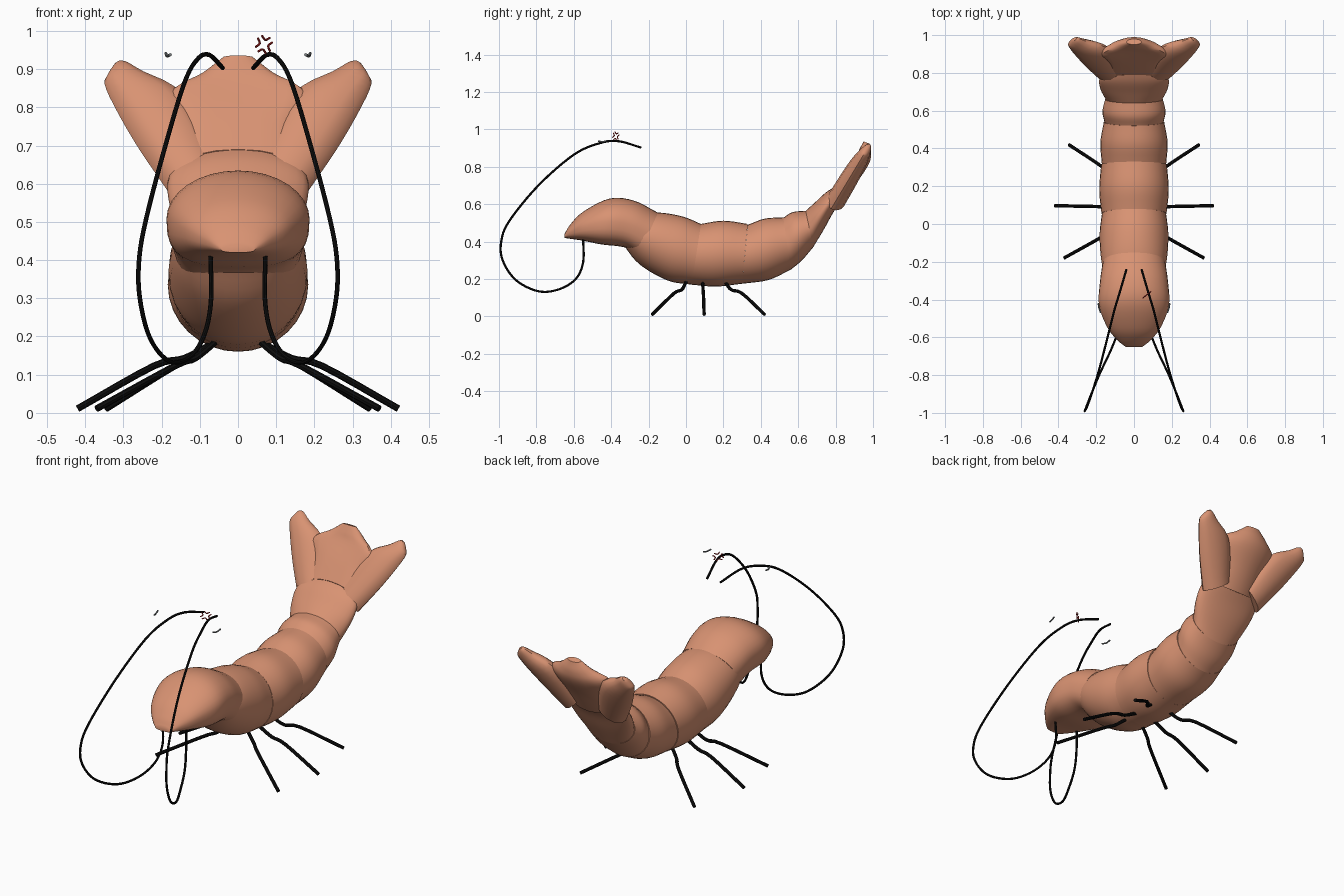
import bpy, bmesh, math
from mathutils import Vector

if "Cube" in bpy.data.objects:
    bpy.data.objects.remove(bpy.data.objects["Cube"], do_unlink=True)


def material(name, rgb):
    mat = bpy.data.materials.new(name)
    mat.use_nodes = True
    mat.diffuse_color = (*rgb, 1)
    mat.node_tree.nodes["Principled BSDF"].inputs["Base Color"].default_value = (*rgb, 1)
    return mat


SHELL = material("salmon shell", (0.69, 0.29, 0.17))
BLACK = material("black limbs", (0.004, 0.004, 0.004))
GREY = material("grey brow", (0.22, 0.24, 0.25))
RED = material("red mark", (0.45, 0.02, 0.02))


def smooth_path(points, steps):
    """Catmull-Rom interpolation through vectors of any length."""
    pts = [Vector(p) for p in points]
    pts = [pts[0] * 2 - pts[1]] + pts + [pts[-1] * 2 - pts[-2]]
    out = []
    for a, b, c, d in zip(pts, pts[1:], pts[2:], pts[3:]):
        for i in range(steps):
            t = i / steps
            out.append((b * 2 + (c - a) * t + (a * 2 - b * 5 + c * 4 - d) * t ** 2
                        + (b * 3 - a - c * 3 + d) * t ** 3) / 2)
    return out + [pts[-2]]


def loft(name, rings, sides=32, square=1.0, bow=0.0):
    """Skin rings given as (centre, wide axis, thick axis)."""
    bm = bmesh.new()
    loops = []
    for centre, wide, thick in rings:
        loop = []
        for k in range(sides):
            a = 2 * math.pi * k / sides
            c, s = math.cos(a), math.sin(a)
            if s < 0:  # flatten the underside when square is below one
                c = math.copysign(abs(c) ** square, c)
                s = -abs(s) ** square
            p = centre + wide * c + thick * s
            p.y -= bow * p.x ** 2
            loop.append(bm.verts.new(p))
        loops.append(loop)
    for a, b in zip(loops, loops[1:]):
        for k in range(sides):
            n = (k + 1) % sides
            bm.faces.new((a[k], a[n], b[n], b[k]))
    bm.faces.new(loops[0])
    bm.faces.new(loops[-1])
    bmesh.ops.recalc_face_normals(bm, faces=bm.faces)
    mesh = bpy.data.meshes.new(name)
    bm.to_mesh(mesh)
    bm.free()
    mesh.materials.append(SHELL)
    obj = bpy.data.objects.new(name, mesh)
    bpy.context.collection.objects.link(obj)
    finish(obj)


def finish(obj):
    bpy.ops.object.select_all(action="DESELECT")
    obj.select_set(True)
    bpy.context.view_layer.objects.active = obj
    if obj.type == "CURVE":
        bpy.ops.object.convert(target="MESH")
    bpy.ops.object.shade_smooth_by_angle(angle=math.radians(40))


def shell(name, rows, **options):
    """Rows hold top y, top z, bottom y, bottom z and half width."""
    rings = []
    for ty, tz, by, bz, w in smooth_path(rows, 5):
        top, bottom = Vector((0, ty, tz)), Vector((0, by, bz))
        rings.append(((top + bottom) / 2, Vector((w, 0, 0)), (top - bottom) / 2))
    loft(name, rings, **options)


def tube(name, points, radius, mat, steps=6):
    curve = bpy.data.curves.new(name, "CURVE")
    curve.dimensions = "3D"
    curve.bevel_depth = radius
    curve.bevel_resolution = 2
    curve.use_fill_caps = True
    path = smooth_path(points, steps)
    spline = curve.splines.new("POLY")
    spline.points.add(len(path) - 1)
    for target, p in zip(spline.points, path):
        target.co = (*p, 1)
    curve.materials.append(mat)
    obj = bpy.data.objects.new(name, curve)
    bpy.context.collection.objects.link(obj)
    finish(obj)


# Head hood with a flattened underside
shell("head", [
    (-.65, .44, -.65, .42, .045), (-.62, .49, -.615, .415, .085),
    (-.55, .56, -.55, .405, .14), (-.41, .63, -.45, .385, .185),
    (-.28, .62, -.33, .37, .18), (-.15, .555, -.25, .33, .165)], square=.7)

# Overlapping body segments
shell("front_segment", [
    (-.3, .55, -.34, .39, .14), (-.15, .556, -.25, .28, .172),
    (-.02, .535, -.1, .193, .182), (.08, .495, .03, .17, .17)])
shell("middle_segment", [
    (.08, .495, .03, .17, .172), (.2, .512, .16, .16, .184), (.33, .495, .3, .175, .174)])
shell("rear_segment", [
    (.33, .49, .3, .175, .17), (.42, .523, .44, .195, .178), (.52, .53, .56, .25, .16)])
shell("narrow_segment", [
    (.52, .528, .56, .25, .156), (.57, .558, .62, .3, .167), (.64, .565, .68, .37, .153)])
shell("tail_root", [
    (.64, .565, .68, .37, .15), (.69, .61, .74, .47, .178),
    (.75, .665, .79, .56, .182), (.81, .7, .84, .63, .14)])

# Tail fan: one centre blade and a mirrored pair of side blades
shell("tail_centre_blade", [
    (.79, .69, .84, .6, .15), (.85, .78, .91, .71, .15), (.91, .86, .975, .81, .18),
    (.93, .9, .99, .87, .1), (.95, .936, .98, .925, .04)], sides=16, bow=1.2)

# Rows hold outer x, outer z, inner x, inner z and half thickness
BLADE = [(.18, .575, .05, .66, .045), (.265, .7, .11, .79, .042),
         (.325, .805, .16, .85, .036), (.349, .86, .24, .888, .026),
         (.343, .882, .285, .915, .018), (.325, .91, .305, .921, .008)]


def on_fan(x, z):
    return Vector((x, .79 + (z - .6) * .6, z))


for side, label in ((1, "left"), (-1, "right")):
    rings = []
    for xo, zo, xi, zi, t in smooth_path(BLADE, 3):
        outer, inner = on_fan(side * xo, zo), on_fan(side * xi, zi)
        rings.append(((outer + inner) / 2, (outer - inner) / 2, Vector((0, t, -t * .6))))
    loft(label + "_tail_blade", rings, sides=12)

    # Long looping antenna
    feeler = [(.072, -.55, .42), (.071, -.55, .29), (.09, -.59, .2), (.128, -.68, .145),
              (.18, -.79, .135), (.23, -.91, .195), (.257, -.98, .3), (.259, -.988, .4),
              (.24, -.945, .51), (.19, -.79, .7), (.14, -.6, .865), (.105, -.46, .927),
              (.075, -.36, .937), (.04, -.24, .903)]
    tube(label + "_antenna", [(side * x, y, z) for x, y, z in feeler], .006, BLACK)

    # Three walking legs
    for name, hip, knee, foot in (("front", (.06, 0), (.165, -.065), (.37, -.18)),
                                  ("middle", (.06, .09), (.22, .093), (.42, .097)),
                                  ("back", (.06, .21), (.165, .3), (.345, .42))):
        mid = ((hip[0] + knee[0]) / 2, hip[1] * .65 + knee[1] * .35)
        path = [(side * p[0], p[1], z)
                for p, z in ((hip, .185), (mid, .143), (knee, .123), (foot, .011))]
        tube(f"{label}_{name}_leg", path, .009, BLACK, 4)

    # Small floating brow
    tube(label + "_brow", [(side * .177, -.47, .938), (side * .185, -.445, .934),
                           (side * .189, -.42, .941)], .004, GREY, 4)

# Floating cross-shaped mark made from four bent strokes
for i in range(4):
    turn = math.radians(30 + 90 * i)
    stroke = []
    for u, v in ((.024, .007), (.009, .009), (.007, .024)):
        x = u * math.cos(turn) - v * math.sin(turn)
        z = u * math.sin(turn) + v * math.cos(turn)
        stroke.append((.068 + x * .9, -.375 + x * .7, .964 + z))
    tube(f"mark_stroke_{i + 1}", stroke, .003, RED, 3)
